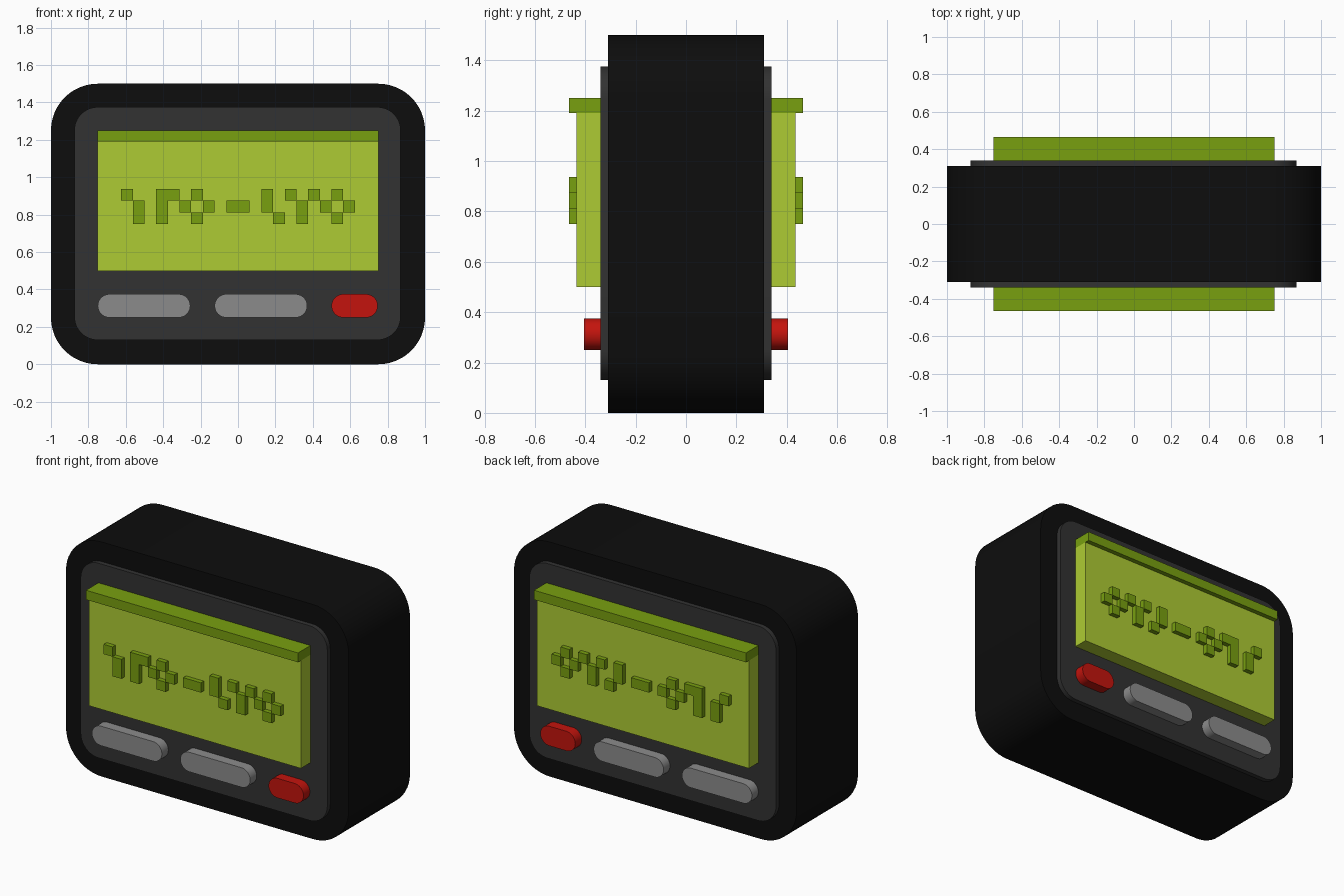
import bpy, bmesh
from math import sin, cos, pi

if "Cube" in bpy.data.objects:
    bpy.data.objects.remove(bpy.data.objects["Cube"])

U = 0.0625  # display pixel size, also the module of the whole design


def material(name, rgb):
    m = bpy.data.materials.new(name)
    m.diffuse_color = (*rgb, 1)
    m.use_nodes = True
    m.node_tree.nodes["Principled BSDF"].inputs["Base Color"].default_value = m.diffuse_color
    return m


BLACK = material("black_plastic", (0.004, 0.004, 0.004))
CHARCOAL = material("charcoal_plastic", (0.032, 0.032, 0.032))
LIME = material("lime_screen", (0.42, 0.60, 0.033))
GREEN = material("dark_green", (0.19, 0.35, 0.005))
GREY = material("grey_button", (0.26, 0.26, 0.26))
RED = material("red_button", (0.55, 0.007, 0.004))


def rect(x0, x1, z0, z1, r=0, seg=12):
    """Outline of a rectangle in x/z, with optional rounded corners."""
    if r == 0:
        return [(x0, z0), (x1, z0), (x1, z1), (x0, z1)]
    pts = []
    centres = [(x1 - r, z1 - r), (x0 + r, z1 - r), (x0 + r, z0 + r), (x1 - r, z0 + r)]
    for k, (cx, cz) in enumerate(centres):
        for i in range(seg + 1):
            a = (k + i / seg) * pi / 2
            p = (cx + r * cos(a), cz + r * sin(a))
            if not pts or abs(p[0] - pts[-1][0]) + abs(p[1] - pts[-1][1]) > 1e-5:
                pts.append(p)
    if abs(pts[0][0] - pts[-1][0]) + abs(pts[0][1] - pts[-1][1]) < 1e-5:
        pts.pop()
    return pts


def prism(name, outlines, y0, y1, mat, mirror=True):
    """Extrude x/z outlines from y0 to y1; mirror repeats them on the back."""
    bm = bmesh.new()
    for pts in outlines:
        front = [bm.verts.new((x, y0, z)) for x, z in pts]
        back = [bm.verts.new((x, y1, z)) for x, z in pts]
        bm.faces.new(front)
        bm.faces.new(back[::-1])
        for i in range(len(pts)):
            j = (i + 1) % len(pts)
            bm.faces.new((front[j], front[i], back[i], back[j]))
    bmesh.ops.recalc_face_normals(bm, faces=bm.faces)
    mesh = bpy.data.meshes.new(name)
    bm.to_mesh(mesh)
    bm.free()
    mesh.materials.append(mat)
    ob = bpy.data.objects.new(name, mesh)
    bpy.context.collection.objects.link(ob)
    if mirror:
        m = ob.modifiers.new("back_copy", 'MIRROR')
        m.use_axis = (False, True, False)
    bpy.ops.object.select_all(action='DESELECT')
    ob.select_set(True)
    bpy.context.view_layer.objects.active = ob
    bpy.ops.object.shade_smooth_by_angle(angle=pi / 6)
    return ob


# Case and the raised face panels on both sides
prism("case", [rect(-1, 1, 0, 1.5, 0.25)], -0.31, 0.31, BLACK, mirror=False)
prism("face_panel", [rect(-0.875, 0.87, 0.13, 1.375, 0.125)], -0.34, -0.30, CHARCOAL)

# Screen with its dark top strip
prism("screen", [rect(-0.75, 0.75, 0.5, 1.19)], -0.435, -0.33, LIME)
prism("screen_top_strip", [rect(-0.75, 0.75, 1.19, 1.25)], -0.465, -0.33, GREEN)

# Raised display segments: column, row, width, height in pixels
segments = [(0, 2, 1, 1), (1, 0, 1, 2), (5, 1, 1, 1), (6, 0, 1, 1), (6, 2, 1, 1),
            (7, 1, 1, 1), (9, 1, 2, 1), (12, 1, 1, 2), (13, 0, 1, 1), (14, 2, 1, 1),
            (15, 0, 1, 2), (16, 2, 1, 1), (17, 1, 1, 1), (18, 0, 1, 1), (18, 2, 1, 1),
            (19, 1, 1, 1)]
outlines = [rect(-0.625 + c * U, -0.625 + (c + w) * U, 0.75 + r * U, 0.75 + (r + h) * U)
            for c, r, w, h in segments]
hook = [(3, 0), (4, 0), (4, 2), (5, 2), (5, 3), (3, 3)]
outlines.append([(-0.625 + c * U, 0.75 + r * U) for c, r in hook])
prism("display_segments", outlines, -0.465, -0.425, GREEN)

# Pill buttons
for name, x0, x1, mat in [("left_button", -0.75, -0.255, GREY),
                          ("middle_button", -0.125, 0.37, GREY),
                          ("red_button", 0.5, 0.747, RED)]:
    prism(name, [rect(x0, x1, 0.25, 0.375, U)], -0.405, -0.33, mat)
